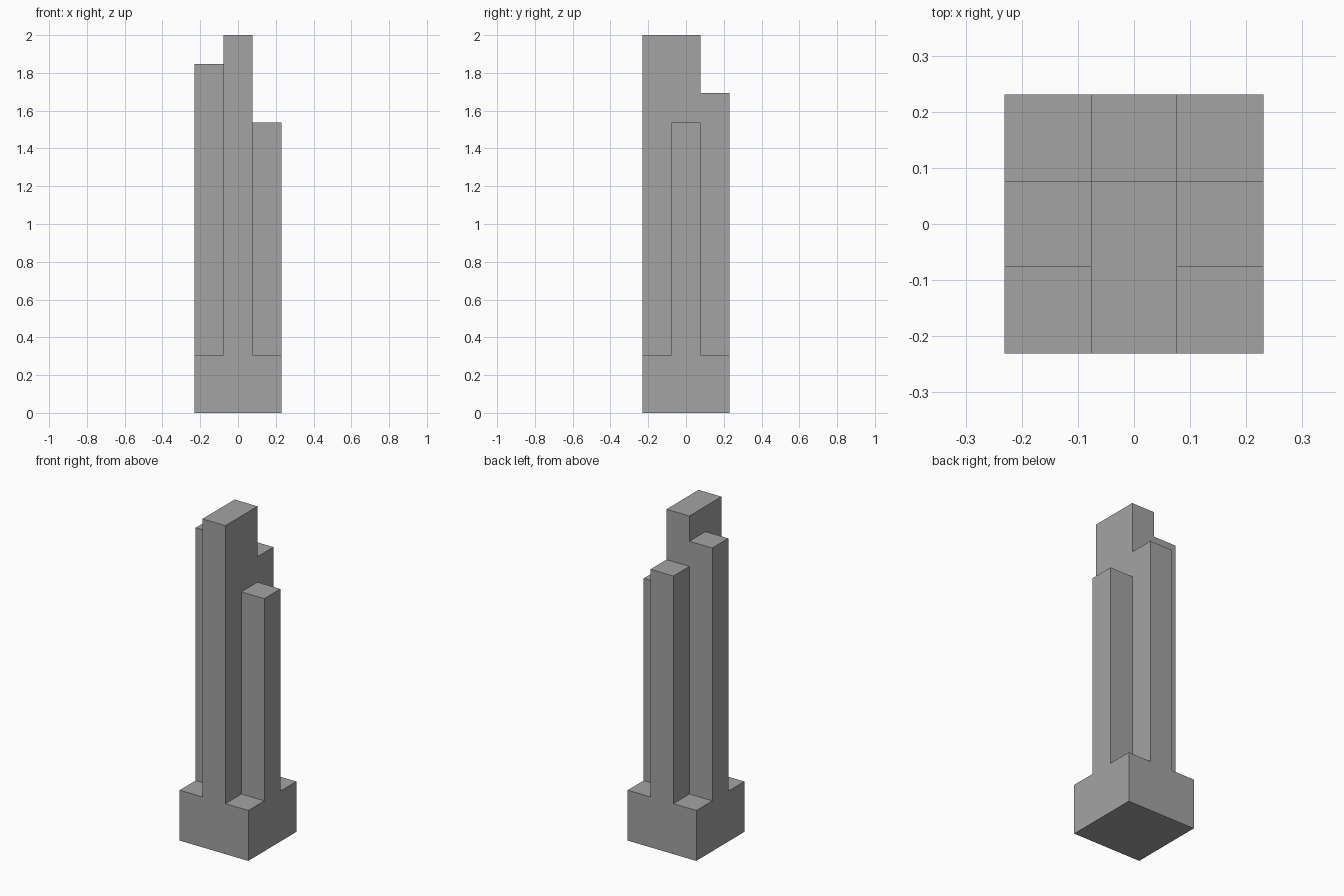
import bpy
import bmesh

cube = bpy.data.objects.get("Cube")
if cube:
    bpy.data.objects.remove(cube, do_unlink=True)

# Concrete grey
grey = bpy.data.materials.new("concrete_grey")
grey.use_nodes = True
colour = (0.37, 0.37, 0.37, 1)
grey.diffuse_color = colour
grey.node_tree.nodes["Principled BSDF"].inputs["Base Color"].default_value = colour

HALF = 0.231   # half width of the square base
CORE = 0.077   # half width of the tower bays

# Height of each bay of the plan; corners stop at the base
BASE_TOP = 0.307
BAY_TOPS = {
    (0, 0): 2.0,      # core
    (0, -1): 2.0,     # front bay
    (-1, 0): 1.846,   # right bay
    (0, 1): 1.693,    # back bay
    (1, 0): 1.538,    # left bay
}


def bay_top(face):
    """Final height of the bay that a plan face belongs to."""
    c = face.calc_center_median()
    cell = tuple((v > CORE) - (v < -CORE) for v in (c.x, c.y))
    return BAY_TOPS.get(cell, BASE_TOP)


# Square plan divided into three by three bays
bm = bmesh.new()
bmesh.ops.create_grid(bm, x_segments=3, y_segments=3, size=HALF)
for v in bm.verts:
    for i in (0, 1):
        if abs(v.co[i]) < HALF * 0.9:
            v.co[i] = CORE if v.co[i] > 0 else -CORE

# Raise the bays storey by storey, leaving each behind at its own height
level = 0.0
for top in sorted({BASE_TOP, *BAY_TOPS.values()}):
    rising = [f for f in bm.faces
              if all(abs(v.co.z - level) < 0.001 for v in f.verts)
              and bay_top(f) > level + 0.001]
    result = bmesh.ops.extrude_face_region(bm, geom=rising)
    for item in result["geom"]:
        if isinstance(item, bmesh.types.BMVert):
            item.co.z = top
    level = top

# Merge flat walls and face everything outward
bmesh.ops.recalc_face_normals(bm, faces=bm.faces[:])
bmesh.ops.dissolve_limit(bm, angle_limit=0.01, verts=bm.verts[:], edges=bm.edges[:])

mesh = bpy.data.meshes.new("stepped_tower")
bm.to_mesh(mesh)
bm.free()
mesh.materials.append(grey)
tower = bpy.data.objects.new("stepped_tower", mesh)
bpy.context.collection.objects.link(tower)
